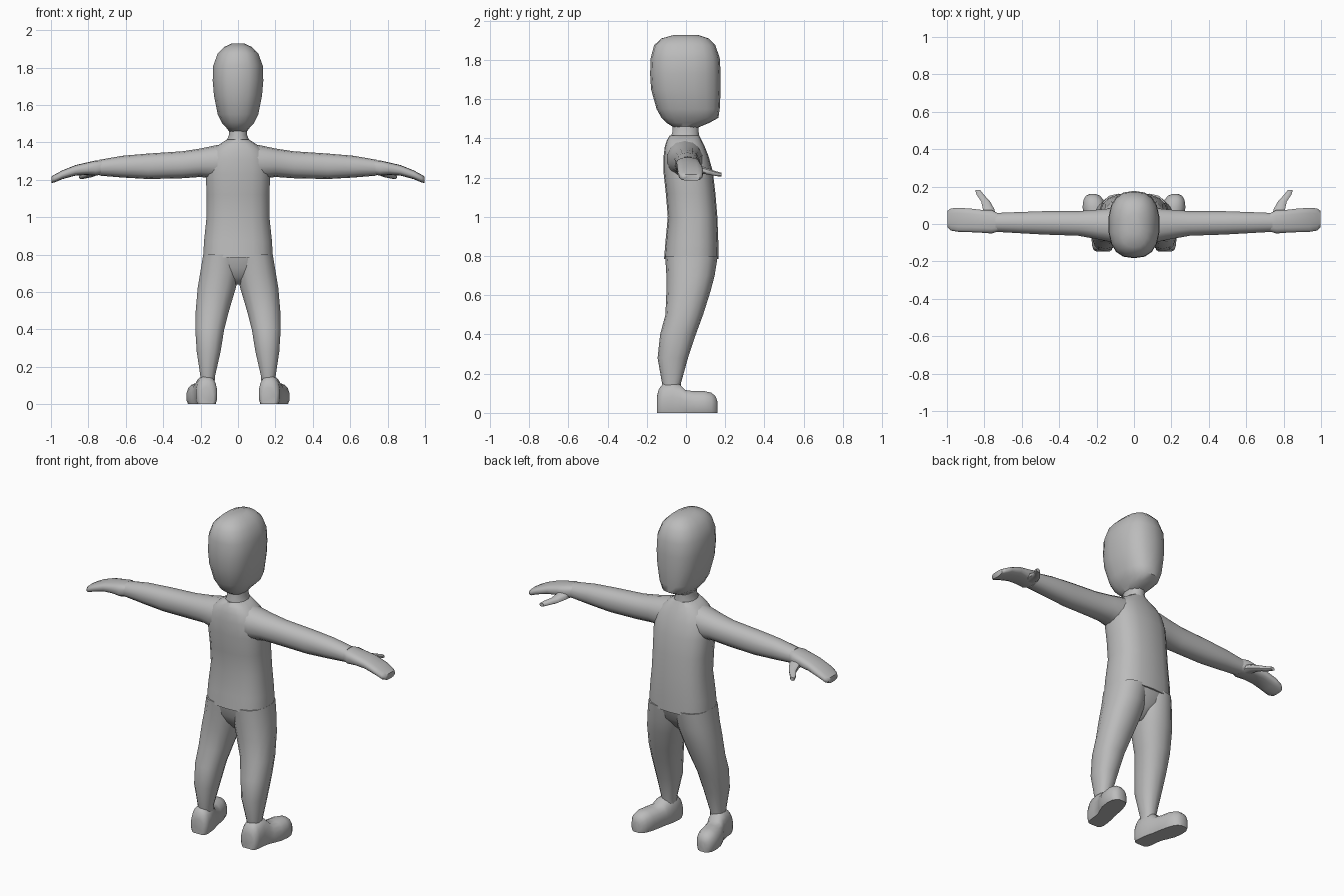
import bpy, bmesh, math
from mathutils import Vector

grey = bpy.data.materials.new("plain_grey")
grey.diffuse_color = (0.5, 0.5, 0.5, 1)


def ring(axis, pos, a, b, sides, power):
    """Rounded outline at pos along axis; a and b are (min, max) of the other two axes."""
    pts = []
    for i in range(sides):
        t = 2 * math.pi * (i + 0.5) / sides
        c, s = math.cos(t), math.sin(t)
        u = math.copysign(abs(c) ** (2 / power), c)
        v = math.copysign(abs(s) ** (2 / power), s)
        p = [(a[0] + a[1]) / 2 + u * (a[1] - a[0]) / 2,
             (b[0] + b[1]) / 2 + v * (b[1] - b[0]) / 2]
        p.insert(axis, pos)
        pts.append(Vector(p))
    return pts


def skin(name, rings, mirror=False, angle=50):
    """Joins outlines into a closed smooth skin, optionally mirrored left to right."""
    bm = bmesh.new()
    loops = [[bm.verts.new(p) for p in r] for r in rings]
    n = len(loops[0])
    for lo, hi in zip(loops, loops[1:]):
        for i in range(n):
            j = (i + 1) % n
            bm.faces.new((lo[i], lo[j], hi[j], hi[i]))
    bm.faces.new(loops[0][::-1])
    bm.faces.new(loops[-1])
    bmesh.ops.recalc_face_normals(bm, faces=bm.faces[:])
    mesh = bpy.data.meshes.new(name)
    bm.to_mesh(mesh)
    bm.free()
    mesh.materials.append(grey)
    ob = bpy.data.objects.new(name, mesh)
    bpy.context.collection.objects.link(ob)
    bpy.ops.object.select_all(action='DESELECT')
    ob.select_set(True)
    bpy.context.view_layer.objects.active = ob
    bpy.ops.object.shade_smooth_by_angle(angle=math.radians(angle))
    if mirror:
        ob.modifiers.new("mirror", 'MIRROR')
    return ob


def upright(rows, sides, power):
    """Centred outlines stacked in z: (z, half width, back y, front y)."""
    return [ring(2, z, (-w, w), (y0, y1), sides, power) for z, w, y0, y1 in rows]


# Head, with a flat jaw underside
skin("head", upright([
    (1.455, 0.045, -0.06, 0.06), (1.48, 0.065, -0.10, 0.12),
    (1.505, 0.088, -0.125, 0.165), (1.55, 0.11, -0.15, 0.172),
    (1.65, 0.13, -0.178, 0.177), (1.73, 0.137, -0.183, 0.177),
    (1.81, 0.134, -0.18, 0.172), (1.875, 0.11, -0.163, 0.15),
    (1.91, 0.075, -0.125, 0.115), (1.928, 0.035, -0.06, 0.06)], 18, 2.5))

# Neck
skin("neck", upright([
    (1.37, 0.075, -0.08, 0.07), (1.41, 0.062, -0.078, 0.07),
    (1.44, 0.05, -0.07, 0.066), (1.49, 0.05, -0.07, 0.07)], 12, 2.2))

# Torso, ending in a hem
skin("torso", upright([
    (0.785, 0.188, -0.112, 0.165), (0.87, 0.184, -0.105, 0.165),
    (1.0, 0.17, -0.093, 0.16), (1.12, 0.17, -0.103, 0.15),
    (1.23, 0.174, -0.115, 0.137), (1.31, 0.166, -0.114, 0.115),
    (1.36, 0.135, -0.108, 0.095), (1.39, 0.10, -0.098, 0.08),
    (1.415, 0.06, -0.083, 0.068)], 18, 2.6))

# Hips filling the space between the legs
skin("hips", upright([
    (0.64, 0.02, -0.035, 0.06), (0.68, 0.075, -0.07, 0.10),
    (0.73, 0.15, -0.095, 0.14), (0.80, 0.183, -0.105, 0.16)], 16, 2.4))

# Legs: (z, x range, y range)
skin("leg", [ring(2, z, a, b, 14, 2.3) for z, a, b in [
    (0.10, (0.125, 0.20), (-0.115, -0.03)), (0.15, (0.122, 0.202), (-0.122, -0.026)),
    (0.28, (0.092, 0.222), (-0.145, 0.01)), (0.40, (0.072, 0.23), (-0.132, 0.05)),
    (0.50, (0.046, 0.228), (-0.105, 0.087)), (0.62, (0.01, 0.218), (-0.10, 0.125)),
    (0.70, (-0.01, 0.205), (-0.10, 0.146)), (0.80, (-0.02, 0.188), (-0.106, 0.162))]],
    mirror=True)

# Shoes, flat underneath: (y, centre x, half width, height)
shoe = []
for y, cx, w, h in [(-0.147, 0.167, 0.036, 0.09), (-0.138, 0.167, 0.05, 0.125),
                    (-0.115, 0.168, 0.057, 0.15), (-0.07, 0.172, 0.057, 0.155),
                    (-0.03, 0.18, 0.057, 0.146), (-0.005, 0.19, 0.06, 0.118),
                    (0.04, 0.203, 0.066, 0.112), (0.09, 0.212, 0.064, 0.113),
                    (0.13, 0.217, 0.054, 0.104), (0.151, 0.219, 0.038, 0.085),
                    (0.16, 0.22, 0.018, 0.06)]:
    r = ring(1, y, (cx - w, cx + w), (-0.3 * h, h), 16, 2.4)
    for p in r:
        p.z = max(p.z, 0.0)
    shoe.append(r)
skin("shoe", shoe, mirror=True)

# Arms and mitten hands: (x, y range, z range)
skin("arm", [ring(0, x, a, b, 14, 2.2) for x, a, b in [
    (0.06, (-0.10, 0.085), (1.20, 1.395)), (0.13, (-0.097, 0.085), (1.205, 1.382)),
    (0.20, (-0.082, 0.078), (1.215, 1.367)), (0.30, (-0.064, 0.07), (1.208, 1.352)),
    (0.48, (-0.058, 0.07), (1.204, 1.34)), (0.62, (-0.05, 0.065), (1.212, 1.328)),
    (0.74, (-0.043, 0.06), (1.222, 1.307))]], mirror=True)
skin("hand", [ring(0, x, a, b, 14, 2.8) for x, a, b in [
    (0.72, (-0.038, 0.055), (1.23, 1.305)), (0.76, (-0.052, 0.075), (1.222, 1.303)),
    (0.81, (-0.048, 0.076), (1.226, 1.292)), (0.87, (-0.045, 0.083), (1.222, 1.278)),
    (0.94, (-0.043, 0.088), (1.203, 1.25)), (0.98, (-0.036, 0.084), (1.186, 1.228)),
    (0.998, (-0.018, 0.07), (1.182, 1.217))]], mirror=True)

# Thumbs: (y, x range, z range)
skin("thumb", [ring(1, y, a, b, 8, 2.6) for y, a, b in [
    (0.04, (0.735, 0.81), (1.222, 1.275)), (0.08, (0.745, 0.81), (1.22, 1.26)),
    (0.12, (0.768, 0.818), (1.213, 1.245)), (0.155, (0.80, 0.842), (1.207, 1.233)),
    (0.182, (0.822, 0.85), (1.204, 1.225))]], mirror=True)
